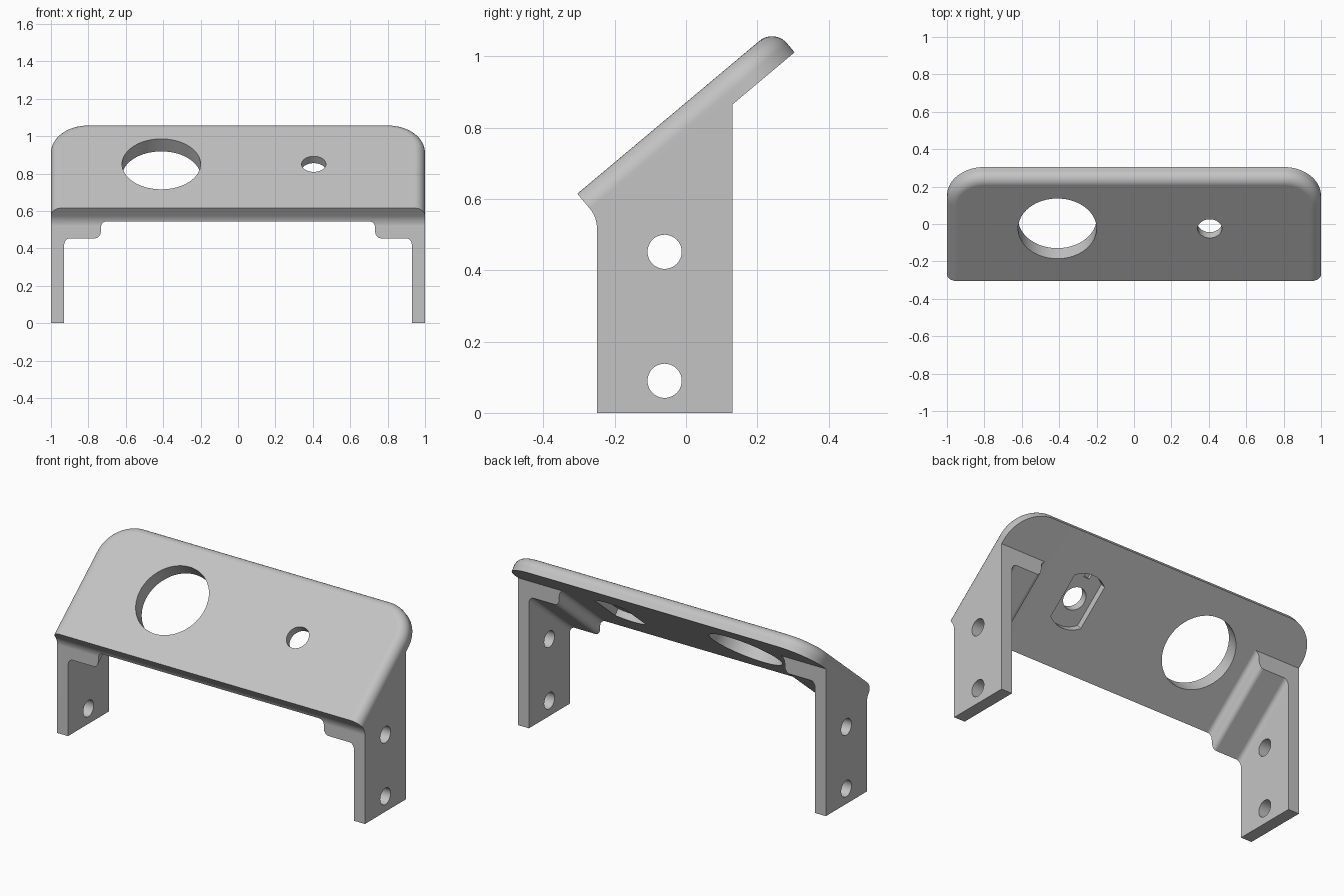
import bpy, bmesh, math
from mathutils import Vector

if "Cube" in bpy.data.objects:
    bpy.data.objects.remove(bpy.data.objects["Cube"])

TILT = math.radians(40)
C, S = math.cos(TILT), math.sin(TILT)
W, L, T = 1.0, 0.722, 0.088      # plate half width, length, thickness
R_CORNER, R_EDGE = 0.2, 0.055    # plate corner radius, top edge rounding


def tilted(x, s, w):
    """Plate frame: x across, s up the slope, w out of the top face."""
    return Vector((x, -0.305 + s * C - w * S, 0.615 + s * S + w * C))


def arc(cx, cy, r, a0, a1, n=8):
    return [(cx + r * math.cos(math.radians(a0 + (a1 - a0) * i / n)),
             cy + r * math.sin(math.radians(a0 + (a1 - a0) * i / n))) for i in range(n + 1)]


def circle(cx, cy, r, n=64):
    return arc(cx, cy, r, 0, 360, n)[:-1]


def loft(name, rings):
    """Closed solid through a list of equal-length point rings."""
    bm = bmesh.new()
    vs = [[bm.verts.new(p) for p in ring] for ring in rings]
    n = len(vs[0])
    for a, b in zip(vs, vs[1:]):
        for i in range(n):
            j = (i + 1) % n
            bm.faces.new((a[i], a[j], b[j], b[i]))
    bm.faces.new(vs[0])
    bm.faces.new(vs[-1])
    bmesh.ops.recalc_face_normals(bm, faces=bm.faces[:])
    me = bpy.data.meshes.new(name)
    bm.to_mesh(me)
    bm.free()
    ob = bpy.data.objects.new(name, me)
    bpy.context.collection.objects.link(ob)
    return ob


def prism(name, pts, place, d0, d1):
    return loft(name, [[place(a, b, d) for a, b in pts] for d in (d0, d1)])


def combine(target, tool, operation):
    mod = target.modifiers.new("join", "BOOLEAN")
    mod.operation, mod.solver, mod.object = operation, "EXACT", tool
    bpy.context.view_layer.objects.active = target
    bpy.ops.object.modifier_apply(modifier=mod.name)
    bpy.data.objects.remove(tool)


# Sloping plate: rounded rear corners, rounded top edge at sides and back
def ring(o, w):
    pts = [(-(W - o), 0), (W - o, 0)]
    pts += arc(W - R_CORNER, L - R_CORNER, R_CORNER - o, 0, 90, 20)
    pts += arc(-(W - R_CORNER), L - R_CORNER, R_CORNER - o, 90, 180, 20)
    return [tilted(x, s, w) for x, s in pts]


rings = [ring(0, -T)]
for k in range(11):
    a = math.pi / 2 * k / 10
    rings.append(ring(R_EDGE * (1 - math.cos(a)), R_EDGE * (math.sin(a) - 1)))
bracket = loft("mounting_bracket", rings)

# Leg block: side profile with a soft blend into the plate's front edge
corner_z = 0.615 - 0.055 * C / S
run = 0.055 / S - R_EDGE
blend = run / math.tan(TILT / 2)
inner = tilted(0, 0.1, -0.07)
side = [(0.13, 0), (0.13, 0.615 + 0.435 * S / C - 0.07 / C), (inner.y, inner.z)]
side += arc(-0.25 - blend, corner_z - run, blend, 40, 0) + [(-0.25, 0)]
legs = prism("leg_block", side, lambda a, b, d: Vector((d, a, b)), -W, W)
combine(bracket, legs, "UNION")

# Hollow between the legs, leaving a stepped gusset under each end
r = 0.03
half = arc(0.703, -0.0875 - r, r, 90, 0) + arc(0.763, -0.159 + r, r, 180, 270)
half += arc(0.93 - r, -0.159 - r, r, 90, 0) + [(0.93, -2)]
profile = half + [(-x, w) for x, w in reversed(half)]
hollow = prism("hollow_cutter", profile, lambda a, b, d: tilted(a, d, b), -1.5, 2)
combine(bracket, hollow, "DIFFERENCE")

# Screw holes through both legs
for z in (0.09, 0.452):
    hole = prism("screw_cutter", circle(-0.06, z, 0.048, 40),
                 lambda a, b, d: Vector((d, a, b)), -1.5, 1.5)
    combine(bracket, hole, "DIFFERENCE")

# Large and small openings in the plate
MID = 0.366
for x, rad in ((-0.41, 0.21), (0.405, 0.065)):
    hole = prism("opening_cutter", circle(x, MID, rad), tilted, -0.3, 0.3)
    combine(bracket, hole, "DIFFERENCE")

# Flat-sided recess under the small opening, with a little key notch
a = math.degrees(math.acos(0.1 / 0.16))
recess = arc(0.405, MID, 0.16, a, 180 - a, 14) + arc(0.405, MID, 0.16, 180 + a, 360 - a, 14)
combine(bracket, prism("recess_cutter", recess, tilted, -0.2, -0.048), "DIFFERENCE")
notch = [(0.387, MID + 0.125), (0.423, MID + 0.125), (0.423, MID + 0.152), (0.387, MID + 0.152)]
combine(bracket, prism("notch_cutter", notch, tilted, -0.2, -0.03), "DIFFERENCE")

# Colour and shading
mat = bpy.data.materials.new("light_grey")
mat.diffuse_color = (0.55, 0.55, 0.55, 1)
mat.use_nodes = True
mat.node_tree.nodes["Principled BSDF"].inputs["Base Color"].default_value = mat.diffuse_color
bracket.data.materials.clear()
bracket.data.materials.append(mat)
for p in bracket.data.polygons:
    p.material_index = 0
bpy.ops.object.select_all(action="DESELECT")
bracket.select_set(True)
bpy.context.view_layer.objects.active = bracket
bpy.ops.object.shade_smooth_by_angle(angle=math.radians(25))
weighted = bracket.modifiers.new("clean_normals", "WEIGHTED_NORMAL")
weighted.keep_sharp = True
